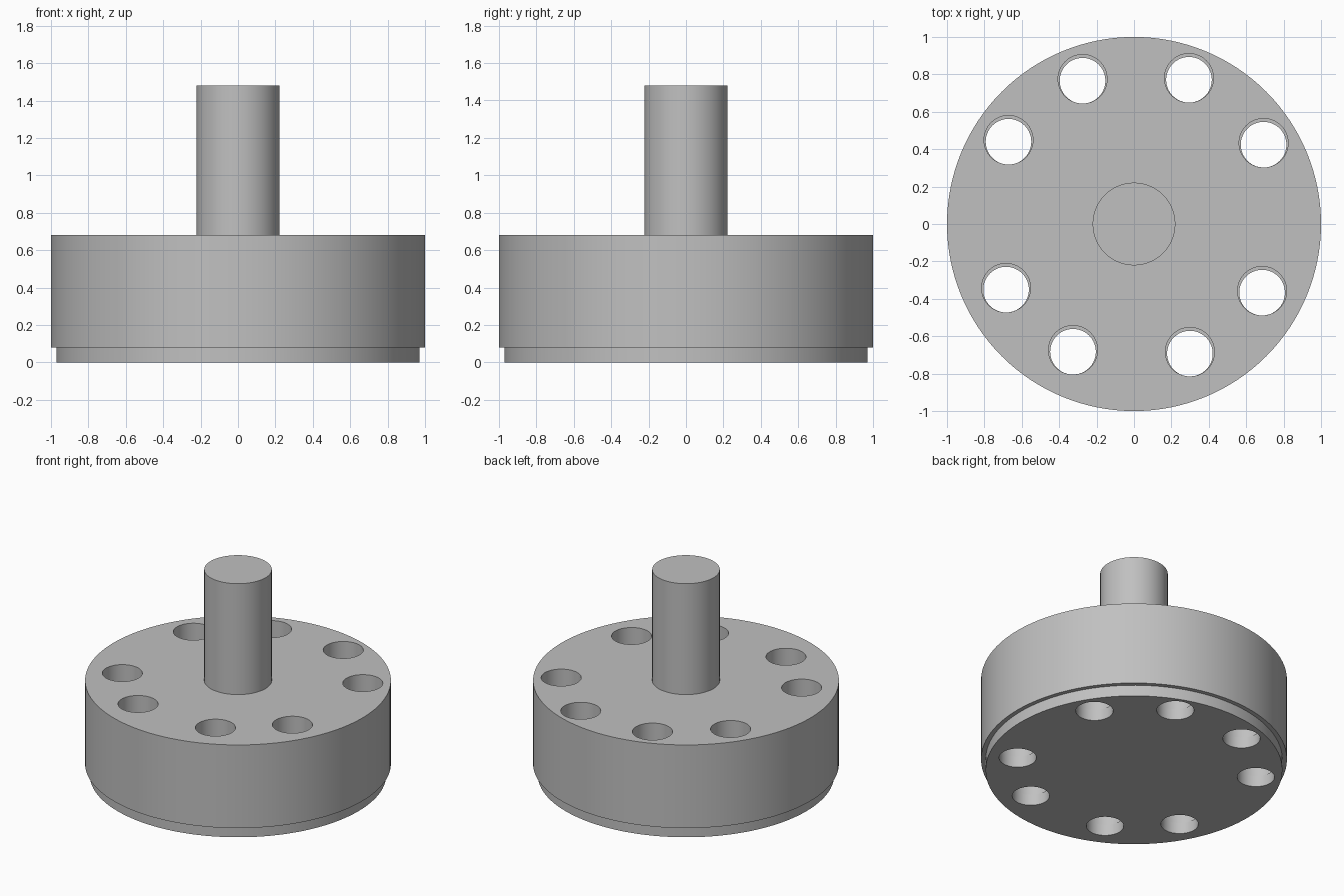
import bpy
import bmesh
import math
from mathutils import Matrix

cube = bpy.data.objects.get("Cube")
if cube:
    bpy.data.objects.remove(cube, do_unlink=True)

grey = bpy.data.materials.new("machined_grey")
grey.use_nodes = True
COLOUR = (0.53, 0.53, 0.53, 1)
grey.diffuse_color = COLOUR
grey.node_tree.nodes["Principled BSDF"].inputs["Base Color"].default_value = COLOUR

# Bolt hole centres, unevenly placed around the rim
HOLES = [(-0.275, 0.775), (0.294, 0.78), (0.693, 0.433), (0.685, -0.358),
         (0.299, -0.684), (-0.326, -0.674), (-0.684, -0.342), (-0.671, 0.449)]


def cylinders(name, centres, radius, z0, z1, sides):
    """One mesh object holding an upright cylinder at each centre."""
    bm = bmesh.new()
    for x, y in centres:
        bmesh.ops.create_cone(bm, cap_ends=True, segments=sides, radius1=radius,
                              radius2=radius, depth=z1 - z0,
                              matrix=Matrix.Translation((x, y, (z0 + z1) / 2)))
    mesh = bpy.data.meshes.new(name)
    bm.to_mesh(mesh)
    bm.free()
    mesh.materials.append(grey)
    obj = bpy.data.objects.new(name, mesh)
    bpy.context.collection.objects.link(obj)
    return obj


def activate(obj):
    bpy.ops.object.select_all(action='DESELECT')
    obj.select_set(True)
    bpy.context.view_layer.objects.active = obj


def drill(obj, radius, shift_y):
    """Cut the ring of bolt holes right through a disc."""
    cutter = cylinders("hole_cutter", [(x, y + shift_y) for x, y in HOLES],
                       radius, -0.5, 1.2, 64)
    cutter.hide_render = True
    mod = obj.modifiers.new("bolt_holes", 'BOOLEAN')
    mod.operation = 'DIFFERENCE'
    mod.solver = 'EXACT'
    mod.object = cutter
    activate(obj)
    bpy.ops.object.modifier_apply(modifier=mod.name)
    bpy.data.objects.remove(cutter, do_unlink=True)


# Stepped disc: the base plate has slightly narrower holes than the body
base_plate = cylinders("base_plate", [(0, 0)], 0.97, 0, 0.08, 128)
drill(base_plate, 0.122, -0.009)
body = cylinders("flange_body", [(0, 0)], 1.0, 0.08, 0.68, 128)
drill(body, 0.131, 0)

# Central shaft
shaft = cylinders("shaft", [(0, 0)], 0.221, 0.68, 1.48, 96)

for part in (base_plate, body, shaft):
    activate(part)
    bpy.ops.object.shade_smooth_by_angle(angle=math.radians(30))
